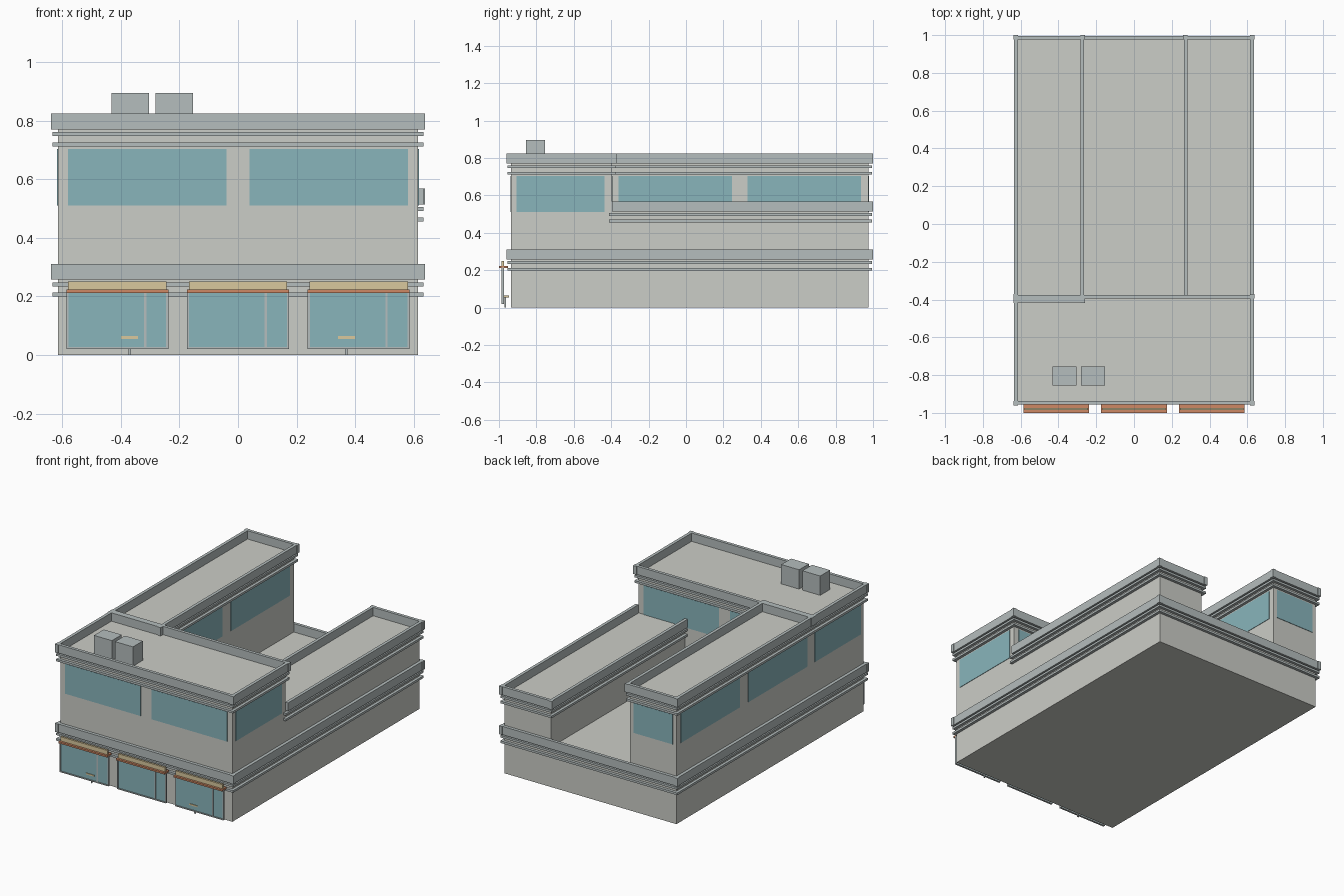
import bpy, bmesh
from mathutils import Matrix, Vector

if "Cube" in bpy.data.objects:
    bpy.data.objects.remove(bpy.data.objects["Cube"])


def material(name, color):
    m = bpy.data.materials.new(name)
    m.diffuse_color = (*color, 1)
    m.use_nodes = True
    m.node_tree.nodes["Principled BSDF"].inputs["Base Color"].default_value = m.diffuse_color
    return m


WALL = material("wall_plaster", (0.60, 0.61, 0.57))
TRIM = material("trim_grey", (0.46, 0.51, 0.51))
GLASS = material("glass_teal", (0.25, 0.46, 0.50))
TAN = material("tan_board", (0.70, 0.58, 0.34))
ORANGE = material("orange_canopy", (0.62, 0.25, 0.13))


def boxes(name, spans, mat):
    """One object from boxes given as (x0, x1, y0, y1, z0, z1)."""
    bm = bmesh.new()
    for x0, x1, y0, y1, z0, z1 in spans:
        mid = Vector(((x0 + x1) / 2, (y0 + y1) / 2, (z0 + z1) / 2))
        size = Vector((x1 - x0, y1 - y0, z1 - z0))
        bmesh.ops.create_cube(bm, size=1, matrix=Matrix.Translation(mid) @ Matrix.Diagonal((*size, 1)))
    me = bpy.data.meshes.new(name)
    bm.to_mesh(me)
    bm.free()
    me.materials.append(mat)
    ob = bpy.data.objects.new(name, me)
    bpy.context.collection.objects.link(ob)
    return ob


def block(name, x0, x1, y0, y1, z0, top, front=True, front_posts=True):
    """Wall volume with flat roof, parapet runs, corner posts and two string courses."""
    roof = top - 0.054
    boxes(name + "_walls", [(x0, x1, y0, y1, z0, roof)], WALL)
    t, p, b = 0.020, 0.024, 0.018
    rim = [(x0 - t, x0, y0, y1, roof, top), (x1, x1 + t, y0, y1, roof, top),
           (x0, x1, y1, y1 + t, roof, top)]
    if front:
        rim.append((x0, x1, y0 - t, y0, roof, top))
    for xa, xb in ((x0 - p, x0), (x1, x1 + p)):
        rim.append((xa, xb, y1, y1 + p, roof, top))
        if front_posts:
            rim.append((xa, xb, y0 - p, y0, roof, top))
    boxes(name + "_parapet", rim, TRIM)
    boxes(name + "_string_courses",
          [(x0 - b, x1 + b, y0 - b, y1 + b, top - d - 0.014, top - d) for d in (0.063, 0.098)], TRIM)


# Main volumes
W, F, B, M = 0.615, -0.936, 0.976, -0.395
block("base", -W, W, F, B, 0, 0.311)
block("front_block", -W, W, F, M, 0.25, 0.824)
block("tall_wing", -W, -0.284, M, B, 0.25, 0.824)
block("low_wing", 0.284, W, M, B, 0.25, 0.568, front=False, front_posts=False)

# Upper windows: thin panes on the walls
Z, e = (0.51, 0.703), 0.003
panes = []
for x0, x1 in ((-0.58, -0.04), (0.04, 0.58)):
    panes += [(x0, x1, F - e, F + e, *Z), (x0, x1, M - e, M + e, *Z)]
for x in (-W, W):
    panes.append((x - e, x + e, -0.905, -0.435, *Z))
for x in (-W, -0.284):
    for y0, y1 in ((-0.36, 0.245), (0.33, 0.935)):
        panes.append((x - e, x + e, y0, y1, *Z))
panes.append((-0.59, -0.31, B - e, B + e, *Z))
boxes("upper_windows", panes, GLASS)

# Shopfronts: frame, glass, canopy and sign board
for i, c in enumerate((-0.412, 0, 0.412)):
    h, f, y0, y1 = 0.174, 0.007, -0.986, -0.973
    boxes(f"shop_frame_{i}", [
        (c - h, c - h + f, y0, y1, 0.02, 0.215), (c + h - f, c + h, y0, y1, 0.02, 0.215),
        (c + 0.091, c + 0.099, y0, y1, 0.027, 0.215),
        (c - h + f, c + h - f, y0, y1, 0.02, 0.027)], TRIM)
    boxes(f"shop_glass_{i}", [(c - h + f, c + h - f, -0.982, -0.977, 0.027, 0.215)], GLASS)
    boxes(f"shop_canopy_{i}", [(c - h, c + h, -1.0, -0.952, 0.212, 0.223)], ORANGE)
    boxes(f"shop_sign_board_{i}", [(c - 0.168, c + 0.168, -0.986, -0.973, 0.223, 0.25)], TAN)

# Small tables at the outer shopfronts
for i, c in enumerate((-0.37, 0.37)):
    boxes(f"table_top_{i}", [(c - 0.029, c + 0.029, -0.986, -0.947, 0.055, 0.064)], TAN)
    boxes(f"table_leg_{i}", [(c - 0.004, c + 0.004, -0.971, -0.963, 0, 0.055)], TRIM)

# Rooftop units
boxes("rooftop_units", [(x, x + 0.128, -0.855, -0.755, 0.765, 0.895) for x in (-0.432, -0.281)], TRIM)
